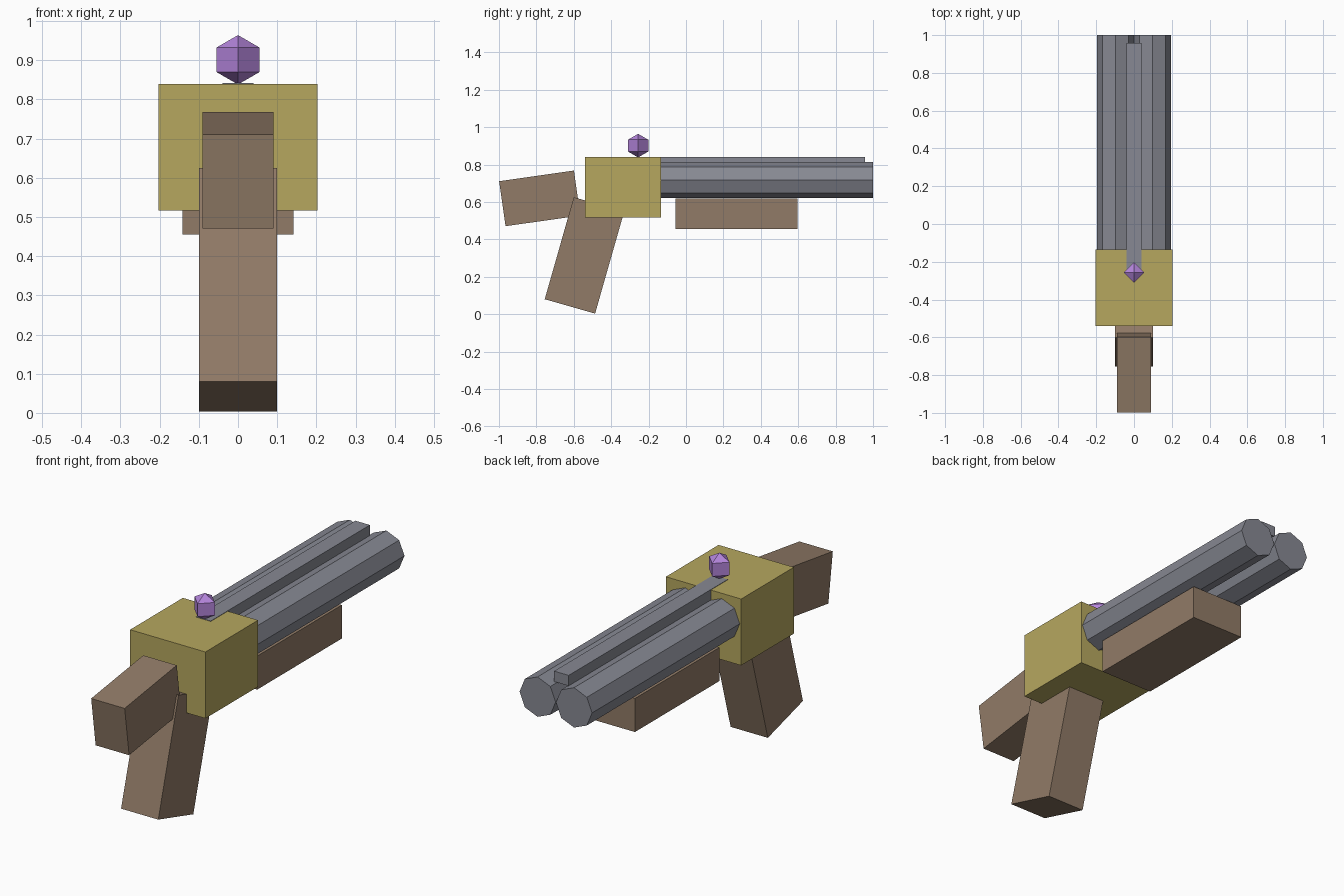
import bpy
from math import radians, pi

cube = bpy.data.objects.get("Cube")
if cube:
    bpy.data.objects.remove(cube, do_unlink=True)


def linear(c):
    c /= 255
    return c / 12.92 if c <= 0.04045 else ((c + 0.055) / 1.055) ** 2.4


def material(name, *rgb):
    mat = bpy.data.materials.new(name)
    color = [linear(c) for c in rgb] + [1]
    mat.diffuse_color = color
    mat.use_nodes = True
    mat.node_tree.nodes["Principled BSDF"].inputs["Base Color"].default_value = color
    return mat


brass = material("brass", 182, 167, 95)
wood = material("brown wood", 145, 123, 103)
steel = material("grey steel", 135, 137, 147)
violet = material("violet crystal", 180, 133, 219)


def finish(name, mat):
    obj = bpy.context.object
    obj.name = name
    obj.data.materials.append(mat)
    return obj


def box(name, mat, center, size, tilt=0):
    """Box turned about the x axis by tilt degrees."""
    bpy.ops.mesh.primitive_cube_add(size=1, location=center, rotation=(radians(tilt), 0, 0))
    bpy.context.object.scale = size
    return finish(name, mat)


# Receiver block
box("receiver", brass, (0, -0.337, 0.678), (0.405, 0.405, 0.323))

# Wooden parts: shoulder stock, pistol grip and fore-end
box("stock", wood, (0, -0.782, 0.619), (0.18, 0.404, 0.243), 8.1)
box("grip", wood, (0, -0.543, 0.314), (0.2, 0.28, 0.567), -15.9)
box("fore_end", wood, (0, 0.27, 0.537), (0.284, 0.65, 0.163))

# Twin octagonal barrels
for side, x in (("left", 0.098), ("right", -0.098)):
    bpy.ops.mesh.primitive_cylinder_add(vertices=8, radius=0.097, depth=1.2,
                                        location=(x, 0.4, 0.717), rotation=(pi / 2, 0, 0))
    finish(side + "_barrel", steel)

# Sighting rib between the barrels, running back over the receiver
box("rib", steel, (0, 0.346, 0.816), (0.078, 1.222, 0.051))

# Floating octahedral crystal sight: a square bipyramid
bpy.ops.mesh.primitive_uv_sphere_add(segments=4, ring_count=2, radius=0.063,
                                     location=(0, -0.256, 0.901))
finish("crystal_sight", violet)
